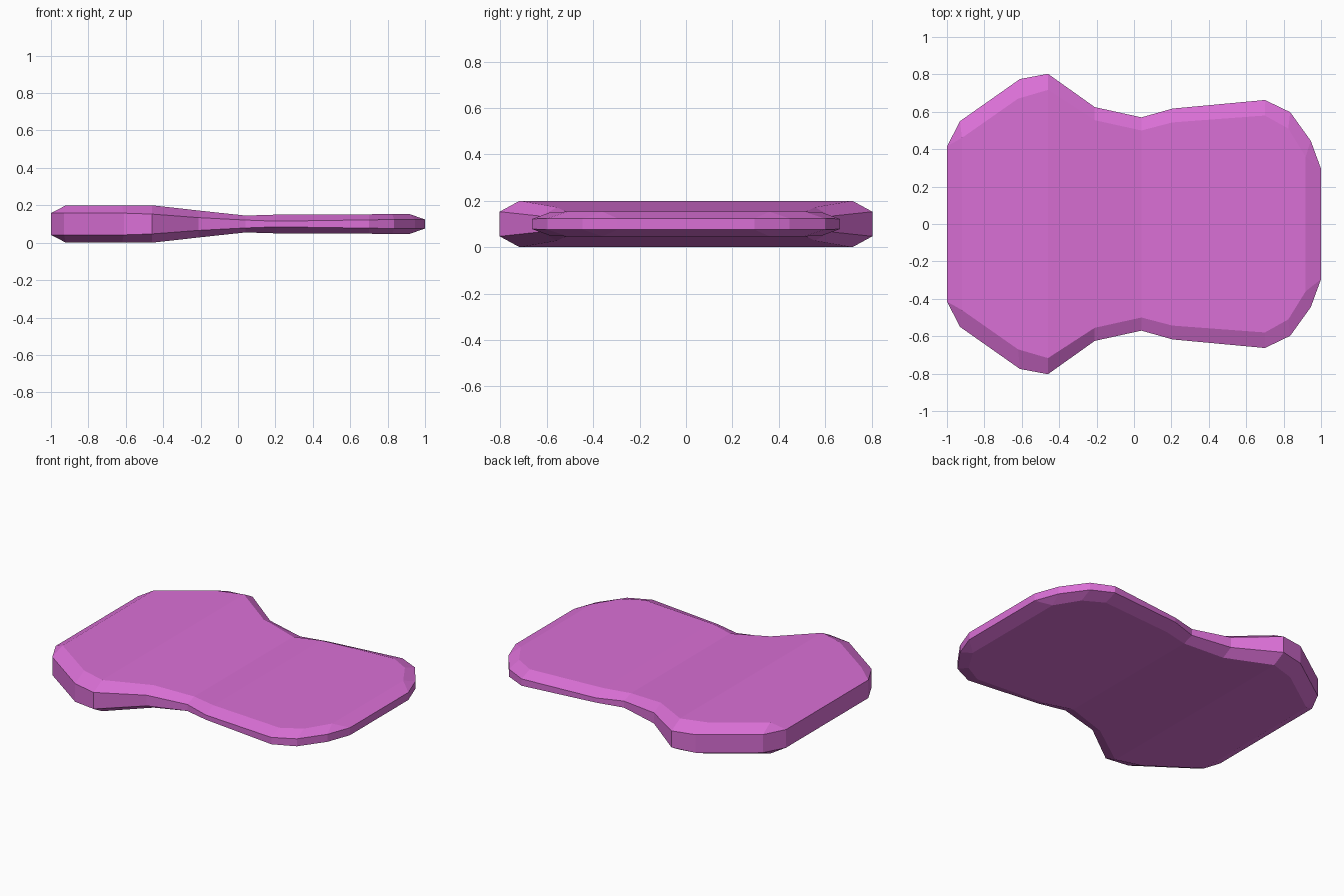
import bpy
import bmesh

cube = bpy.data.objects.get("Cube")
if cube:
    bpy.data.objects.remove(cube, do_unlink=True)

MID = 0.1025  # height of the middle plane

# Stations along x: rim x, rim half width, rim half height,
# face x, face half width, face half height
STATIONS = [
    (-1.00, 0.415, 0.058, -0.92, 0.46, 0.10),
    (-0.93, 0.55, 0.058, -0.92, 0.46, 0.10),
    (-0.61, 0.775, 0.058, -0.62, 0.67, 0.10),
    (-0.46, 0.803, 0.053, -0.46, 0.717, 0.10),
    (-0.21, 0.625, 0.034, -0.21, 0.555, 0.072),
    (0.04, 0.57, 0.021, 0.04, 0.50, 0.045),
    (0.205, 0.617, 0.015, 0.205, 0.543, 0.05),
    (0.70, 0.663, 0.022, 0.70, 0.58, 0.052),
    (0.835, 0.598, 0.024, 0.825, 0.51, 0.053),
    (0.945, 0.445, 0.024, 0.918, 0.36, 0.053),
    (1.00, 0.295, 0.024, 0.918, 0.36, 0.053),
]


def ring(bm, station):
    """Eight-sided cross-section, mirrored in y and about the middle plane."""
    x, y, h, fx, fy, fh = station
    half = [(fx, fy, fh), (x, y, h), (x, y, -h), (fx, fy, -fh)]
    points = half + [(px, -py, pz) for px, py, pz in reversed(half)]
    return [bm.verts.new((px, py, MID + pz)) for px, py, pz in points]


# Slab: skin the rings, then close both ends with a wall and two bevels
bm = bmesh.new()
rings = [ring(bm, s) for s in STATIONS]
for a, b in zip(rings, rings[1:]):
    for i in range(8):
        j = (i + 1) % 8
        bm.faces.new((a[i], a[j], b[j], b[i]))
for end in (rings[0], rings[-1]):
    for i in range(3):
        bm.faces.new((end[i], end[i + 1], end[6 - i], end[7 - i]))
bmesh.ops.remove_doubles(bm, verts=bm.verts, dist=0.0001)
bmesh.ops.recalc_face_normals(bm, faces=bm.faces)
bottom = min(v.co.z for v in bm.verts)
bmesh.ops.translate(bm, verts=bm.verts, vec=(0, 0, -bottom))

mesh = bpy.data.meshes.new("slab")
bm.to_mesh(mesh)
bm.free()
slab = bpy.data.objects.new("slab", mesh)
bpy.context.collection.objects.link(slab)

# Orchid pink material
orchid = bpy.data.materials.new("orchid pink")
orchid.use_nodes = True
colour = (0.70, 0.16, 0.67, 1)
orchid.diffuse_color = colour
orchid.node_tree.nodes["Principled BSDF"].inputs["Base Color"].default_value = colour
mesh.materials.append(orchid)
